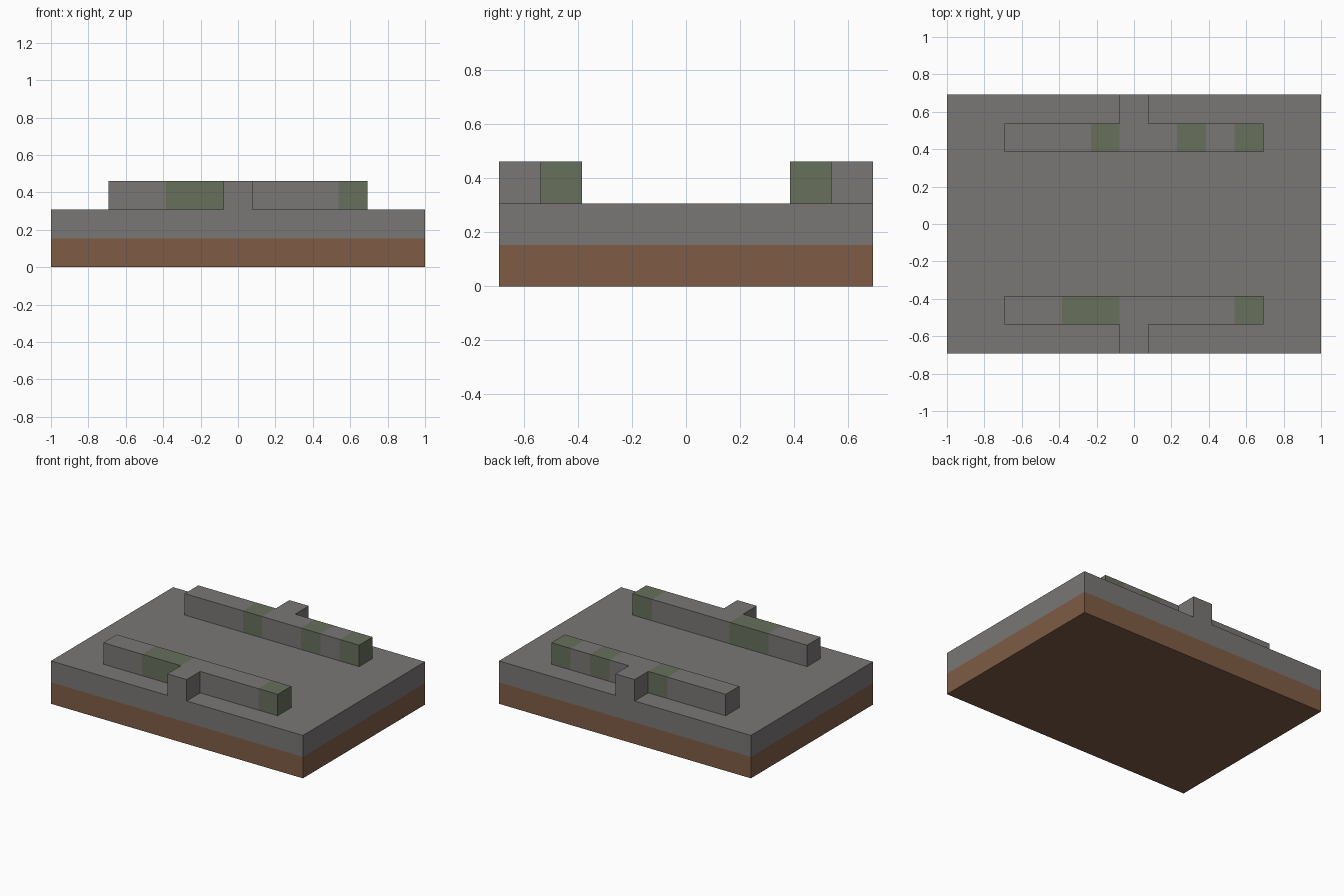
import bpy
import bmesh

if "Cube" in bpy.data.objects:
    bpy.data.objects.remove(bpy.data.objects["Cube"], do_unlink=True)

U = 2 / 13                      # one block
W, D = 13 * U, 9 * U            # ground size


def material(name, rgb):
    mat = bpy.data.materials.new(name)
    mat.use_nodes = True
    color = (*rgb, 1)
    mat.diffuse_color = color
    mat.node_tree.nodes["Principled BSDF"].inputs["Base Color"].default_value = color
    return mat


stone = material("grey stone", (0.195, 0.184, 0.18))
earth = material("brown earth", (0.209, 0.107, 0.06))
moss = material("mossy stone", (0.138, 0.162, 0.107))


def finish(name, bm, mats):
    bmesh.ops.recalc_face_normals(bm, faces=bm.faces)
    mesh = bpy.data.meshes.new(name)
    bm.to_mesh(mesh)
    bm.free()
    for mat in mats:
        mesh.materials.append(mat)
    obj = bpy.data.objects.new(name, mesh)
    bpy.context.collection.objects.link(obj)
    return obj


def layer(name, z, mat, open_side):
    """Flat box one block high, open where it touches the other layer."""
    bm = bmesh.new()
    bmesh.ops.create_cube(bm, size=1)
    hidden = [f for f in bm.faces if f.normal.z * open_side > 0.5]
    bmesh.ops.scale(bm, vec=(W, D, U), verts=bm.verts)
    bmesh.ops.translate(bm, vec=(0, 0, z + U / 2), verts=bm.verts)
    bmesh.ops.delete(bm, geom=hidden, context="FACES_ONLY")
    finish(name, bm, [mat])


def wall(name, side, mossy):
    """T-shaped row of blocks with a stub reaching the edge of the ground."""
    bm = bmesh.new()
    cells = [(i, 3 * side) for i in range(-4, 5)] + [(0, 4 * side)]
    for i, j in cells:
        corners = [(i - .5, j - .5), (i + .5, j - .5), (i + .5, j + .5), (i - .5, j + .5)]
        bm.faces.new([bm.verts.new((x * U, y * U, 2 * U)) for x, y in corners])
    bmesh.ops.remove_doubles(bm, verts=bm.verts, dist=0.001)
    grown = bmesh.ops.extrude_face_region(bm, geom=bm.faces[:])["geom"]
    tops = [v for v in grown if isinstance(v, bmesh.types.BMVert)]
    bmesh.ops.translate(bm, vec=(0, 0, U), verts=tops)
    bmesh.ops.recalc_face_normals(bm, faces=bm.faces)
    # Moss colours whole blocks
    for f in bm.faces:
        inside = f.calc_center_median() - f.normal * U / 2
        cell = (round(inside.x / U), round(inside.y / U))
        f.material_index = int(cell[0] in mossy and cell[1] == 3 * side)
    # Underside rests on the slab
    under = [f for f in bm.faces if f.calc_center_median().z < 2.1 * U]
    bmesh.ops.delete(bm, geom=under, context="FACES_ONLY")
    finish(name, bm, [stone, moss])


# Ground layers
layer("earth_base", 0, earth, 1)
layer("stone_slab", U, stone, -1)

# Low walls
wall("front_wall", -1, {-2, -1, 4})
wall("back_wall", 1, {-1, 2, 4})
